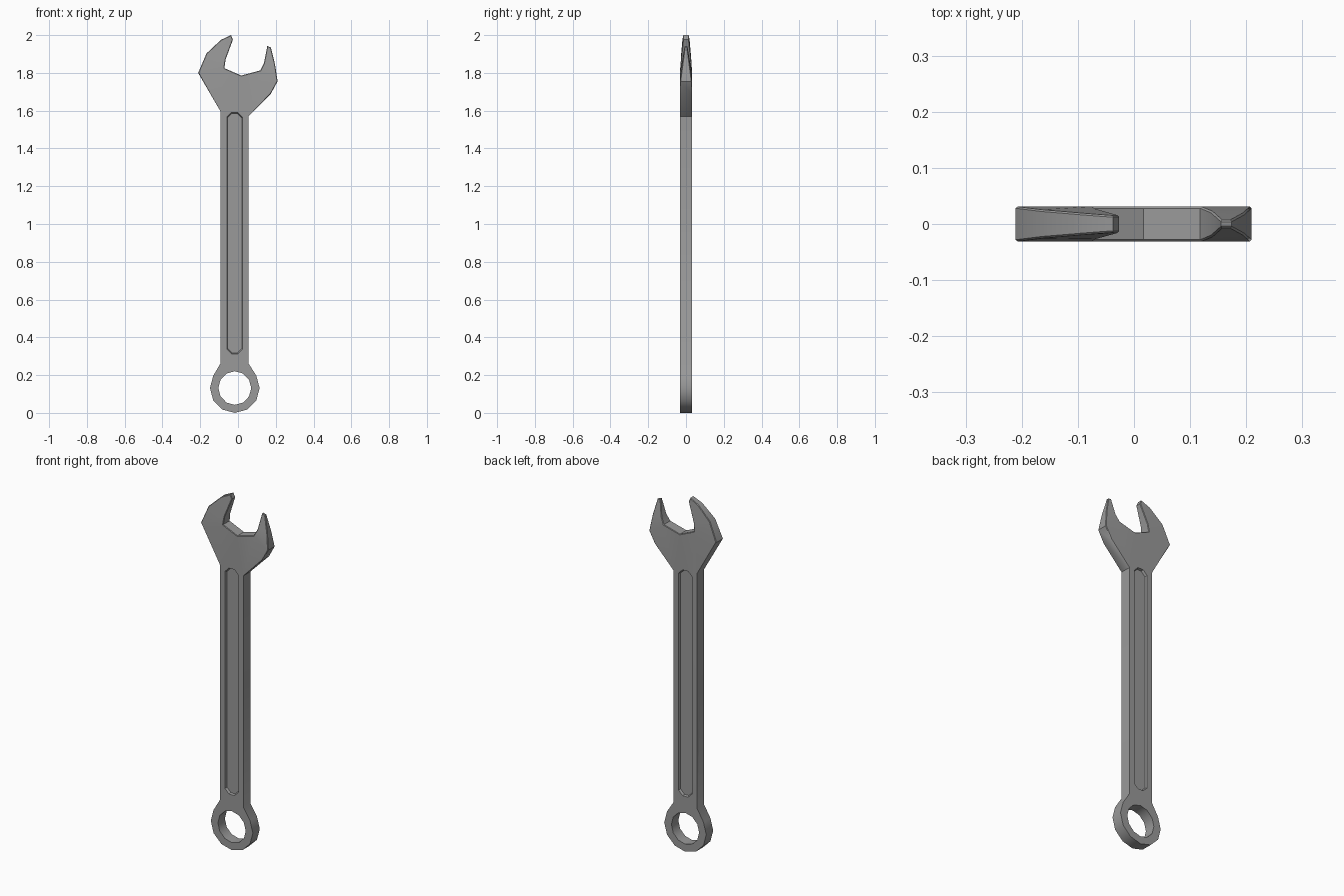
import bpy, bmesh, math

if "Cube" in bpy.data.objects:
    bpy.data.objects.remove(bpy.data.objects["Cube"])

T = 0.031            # half thickness
CX, CZ = -0.017, 0.1315

# named profile points: x, z, half thickness
P = {
    # handle-to-head corners and head body
    "hl": (-0.092, 1.595, T), "hr": (0.055, 1.57, T),
    "ol": (-0.211, 1.80, T), "jl": (-0.072, 1.825, T), "n": (0.017, 1.786, T),
    "jr": (0.118, 1.813, T), "or": (0.2095, 1.755, T), "or0": (0.174, 1.69, T),
    # left jaw
    "l1": (-0.167, 1.903, 0.0255), "l2": (-0.09, 1.975, 0.019),
    "lt": (-0.037, 2.0, 0.015), "m1": (-0.066, 1.87, 0.027), "m2": (-0.027, 1.976, 0.016),
    # right jaw
    "r1": (0.196, 1.845, 0.019), "rt": (0.174, 1.935, 0.007),
    "q1": (0.137, 1.85, 0.023), "qt": (0.155, 1.942, 0.007),
}
# box end: outer and inner 12-sided loops
for i in range(12):
    a = i * math.tau / 12
    c, s = math.cos(a), math.sin(a)
    P[f"o{i}"] = (CX + 0.1315 * c, CZ + 0.1315 * s, T)
    P[f"i{i}"] = (CX + 0.087 * c, CZ + 0.089 * s, T)
P["o2"] = (0.055, 0.263, T)
P["o4"] = (-0.092, 0.263, T)
P["o3"] = (CX, 0.263, T)


# groove in the handle: rim and floor outlines
def groove(prefix, inset, depth):
    x0, x1, z0, z1, k = -0.059 + inset, 0.024 - inset, 0.313 + inset, 1.59 - inset, 0.024
    pts = [(x0 + k, z0), (x0, z0 + k), (x0, z1 - k), (x0 + k, z1),
           (x1 - k, z1), (x1, z1 - k), (x1, z0 + k), (x1 - k, z0)]
    for i, (x, z) in enumerate(pts):
        P[f"{prefix}{i}"] = (x, z, T - depth)


groove("g", 0, 0)
groove("f", 0.004, 0.012)

# faces of one side
F = [
    "o3 o4 hl ol jl n g3 g2 g1 g0",
    "o3 g0 g7 g6 g5 g4 g3 n jr or or0 hr o2",
    "f0 f1 f2 f3 f4 f5 f6 f7",
    "ol l1 m1 jl", "l1 l2 m2 m1", "l2 lt m2",
    "or jr q1 r1", "r1 q1 qt rt",
]
F += [f"g{i} g{(i+1)%8} f{(i+1)%8} f{i}" for i in range(8)]
F += [f"o{i} o{(i+1)%12} i{(i+1)%12} i{i}" for i in range(12)]

# mirror to both sides and wall the open rims
bm = bmesh.new()
front = {k: bm.verts.new((x, -t, z)) for k, (x, z, t) in P.items()}
back = {k: bm.verts.new((x, t, z)) for k, (x, z, t) in P.items()}
for f in F:
    names = f.split()
    bm.faces.new([front[k] for k in names])
    bm.faces.new([back[k] for k in reversed(names)])
rims = [e for e in bm.edges if e.is_boundary]
pair = {front[k]: back[k] for k in P}
for e in rims:
    a, b = e.verts
    if a in pair:
        bm.faces.new([a, b, pair[b], pair[a]])
bmesh.ops.recalc_face_normals(bm, faces=bm.faces)

# small chamfer around the rim of the open head
head = [e for e in rims if min(v.co.z for v in e.verts) > 1.5]
bmesh.ops.bevel(bm, geom=head, offset=0.003, segments=1, affect='EDGES', clamp_overlap=True)

mesh = bpy.data.meshes.new("wrench")
bm.to_mesh(mesh)
bm.free()
wrench = bpy.data.objects.new("wrench", mesh)
bpy.context.collection.objects.link(wrench)

# dark steel
mat = bpy.data.materials.new("dark_steel")
mat.diffuse_color = (0.32, 0.32, 0.32, 1)
mat.use_nodes = True
mat.node_tree.nodes["Principled BSDF"].inputs["Base Color"].default_value = mat.diffuse_color
mesh.materials.append(mat)

# smooth the curved rims, keep the corners sharp
bpy.context.view_layer.objects.active = wrench
wrench.select_set(True)
bpy.ops.object.shade_smooth_by_angle(angle=math.radians(35))
